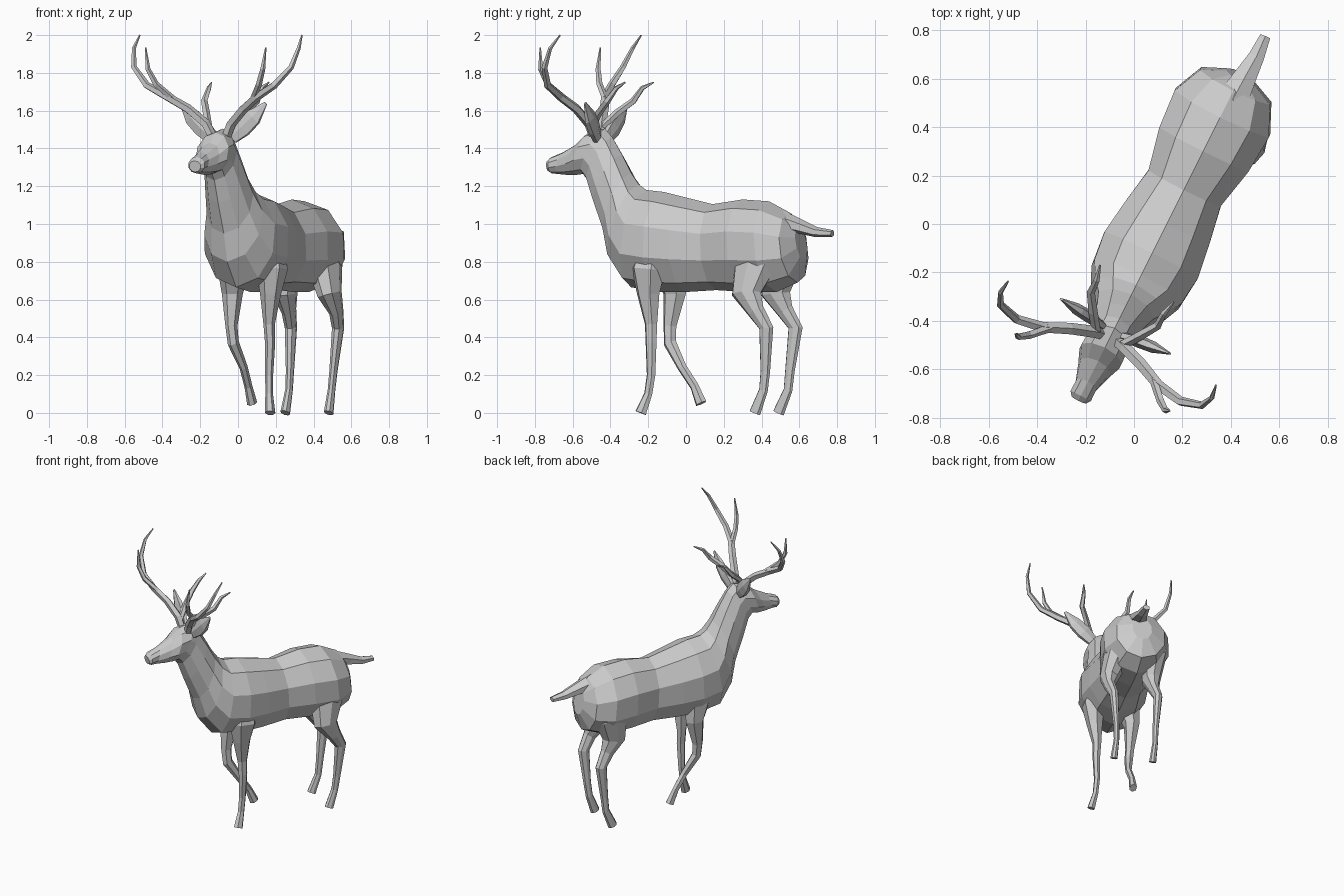
import bpy, bmesh
from math import sin, cos, pi
from mathutils import Vector

# The animal stands diagonally: s runs head-to-tail, u runs to its side
HEAD = Vector((0.447, 0.894, 0))
SIDE = Vector((0.894, -0.447, 0))
UP = Vector((0, 0, 1))


def place(u, s, z):
    return Vector((0.135, 0, z)) + HEAD * s + SIDE * u


def skin(name, rings):
    """Flat-shaded mesh through equal-sized rings, capped at both ends."""
    bm = bmesh.new()
    loops = [[bm.verts.new(p) for p in r] for r in rings]
    n = len(loops[0])
    for a, b in zip(loops, loops[1:]):
        for i in range(n):
            j = (i + 1) % n
            bm.faces.new((a[i], a[j], b[j], b[i]))
    bm.faces.new(loops[0])
    bm.faces.new(loops[-1][::-1])
    bmesh.ops.recalc_face_normals(bm, faces=bm.faces)
    me = bpy.data.meshes.new(name)
    bm.to_mesh(me)
    bm.free()
    ob = bpy.data.objects.new(name, me)
    bpy.context.collection.objects.link(ob)
    return ob


def limb(name, pts, radii, sides=6, aspect=0.8, ref=HEAD):
    """Tube along pts; radius along ref, radius * aspect across it."""
    pts = [Vector(p) for p in pts]
    rings = []
    for k, (p, r) in enumerate(zip(pts, radii)):
        t = (pts[min(k + 1, len(pts) - 1)] - pts[max(k - 1, 0)]).normalized()
        a = (ref - t * ref.dot(t)).normalized()
        b = t.cross(a)
        rings.append([p + a * r * cos(2 * pi * i / sides) + b * r * aspect * sin(2 * pi * i / sides)
                      for i in range(sides)])
    return skin(name, rings)


def trunk(name, stations, sides=10):
    """Loft from midline profile: (top y, top z, bottom y, bottom z, half width)."""
    rings = []
    for yt, zt, yb, zb, w in stations:
        t, b = place(0, yt / 0.894, zt), place(0, yb / 0.894, zb)
        mid, half = (t + b) / 2, (t - b) / 2
        ring = []
        for i in range(sides):
            c, s = cos(2 * pi * i / sides), sin(2 * pi * i / sides)
            ring.append(mid + half * c + SIDE * w * 1.03 * s)
        rings.append(ring)
    return skin(name, rings)


# Body, neck and head in one skin
trunk("body_neck_head", [
    (0.595, 0.99, 0.625, 0.81, 0.065),
    (0.55, 1.06, 0.59, 0.69, 0.165),
    (0.44, 1.12, 0.48, 0.64, 0.222),
    (0.30, 1.13, 0.32, 0.64, 0.21),
    (0.14, 1.105, 0.16, 0.65, 0.17),
    (0.0, 1.14, 0.0, 0.64, 0.20),
    (-0.12, 1.17, -0.14, 0.64, 0.22),
    (-0.21, 1.18, -0.29, 0.665, 0.205),
    (-0.25, 1.21, -0.385, 0.80, 0.165),
    (-0.29, 1.27, -0.42, 0.95, 0.13),
    (-0.34, 1.37, -0.48, 1.11, 0.107),
    (-0.39, 1.46, -0.52, 1.23, 0.088),
    (-0.43, 1.505, -0.545, 1.265, 0.09),
    (-0.51, 1.485, -0.58, 1.26, 0.094),
    (-0.565, 1.43, -0.63, 1.26, 0.07),
    (-0.65, 1.38, -0.68, 1.265, 0.047),
    (-0.71, 1.355, -0.71, 1.268, 0.048),
    (-0.73, 1.335, -0.722, 1.275, 0.033)])

# Front legs: one planted, one lifted
limb("front_leg_planted",
     [(0.165, -0.175, 0.88), (0.18, -0.20, 0.76), (0.172, -0.20, 0.63), (0.165, -0.185, 0.47),
      (0.17, -0.185, 0.37), (0.165, -0.185, 0.20), (0.165, -0.20, 0.10), (0.17, -0.24, 0.0)],
     [0.08, 0.10, 0.066, 0.036, 0.032, 0.025, 0.024, 0.033])
limb("front_leg_lifted",
     [(0.0, -0.12, 0.88), (-0.025, -0.09, 0.76), (-0.03, -0.06, 0.63), (-0.035, -0.085, 0.46),
      (-0.025, -0.085, 0.37), (0.03, -0.02, 0.24), (0.055, 0.045, 0.14), (0.075, 0.08, 0.05)],
     [0.08, 0.10, 0.066, 0.038, 0.036, 0.026, 0.025, 0.032])

# Hind legs with thigh, hock and hoof
hind_r = [0.09, 0.125, 0.085, 0.05, 0.042, 0.028, 0.026, 0.033]
limb("hind_leg_right",
     [(0.42, 0.40, 0.95), (0.456, 0.37, 0.79), (0.485, 0.32, 0.63), (0.52, 0.37, 0.54),
      (0.53, 0.425, 0.45), (0.505, 0.42, 0.22), (0.495, 0.41, 0.12), (0.48, 0.365, 0.0)],
     hind_r, sides=8, aspect=0.72)
limb("hind_leg_left",
     [(0.30, 0.50, 0.95), (0.256, 0.50, 0.79), (0.25, 0.475, 0.63), (0.27, 0.525, 0.54),
      (0.28, 0.58, 0.45), (0.275, 0.55, 0.22), (0.27, 0.54, 0.12), (0.25, 0.49, 0.0)],
     hind_r, sides=8, aspect=0.72)

# Tail
limb("tail", [(0.40, 0.50, 1.02), (0.46, 0.61, 0.985), (0.505, 0.69, 0.957), (0.542, 0.775, 0.95)],
     [0.055, 0.038, 0.027, 0.018], aspect=1.4, ref=UP)

# Ears and antlers, mirrored across the head
for side, label in ((1, "right"), (-1, "left")):
    def path(*pts):
        return [place(side * u, s, z) for u, s, z in pts]

    limb("ear_" + label,
         path((0.06, -0.495, 1.46), (0.12, -0.485, 1.51), (0.18, -0.48, 1.565), (0.25, -0.473, 1.64)),
         [0.02, 0.026, 0.024, 0.005], aspect=2.1)
    limb("antler_beam_" + label,
         path((0.04, -0.525, 1.46), (0.075, -0.535, 1.53), (0.165, -0.566, 1.61), (0.268, -0.612, 1.675),
              (0.378, -0.63, 1.735), (0.465, -0.605, 1.83), (0.488, -0.56, 1.93), (0.48, -0.505, 2.0)),
         [0.026, 0.026, 0.025, 0.023, 0.02, 0.016, 0.011, 0.004], sides=5, aspect=1)
    limb("antler_tine_upper_" + label,
         path((0.24, -0.60, 1.665), (0.305, -0.665, 1.74), (0.34, -0.69, 1.82), (0.356, -0.685, 1.935)),
         [0.018, 0.017, 0.014, 0.004], sides=5, aspect=1)
    limb("antler_tine_rear_" + label,
         path((0.06, -0.53, 1.51), (0.11, -0.46, 1.59), (0.155, -0.39, 1.65),
              (0.155, -0.335, 1.72), (0.17, -0.275, 1.75)),
         [0.02, 0.02, 0.018, 0.013, 0.004], sides=5, aspect=1, ref=UP)
